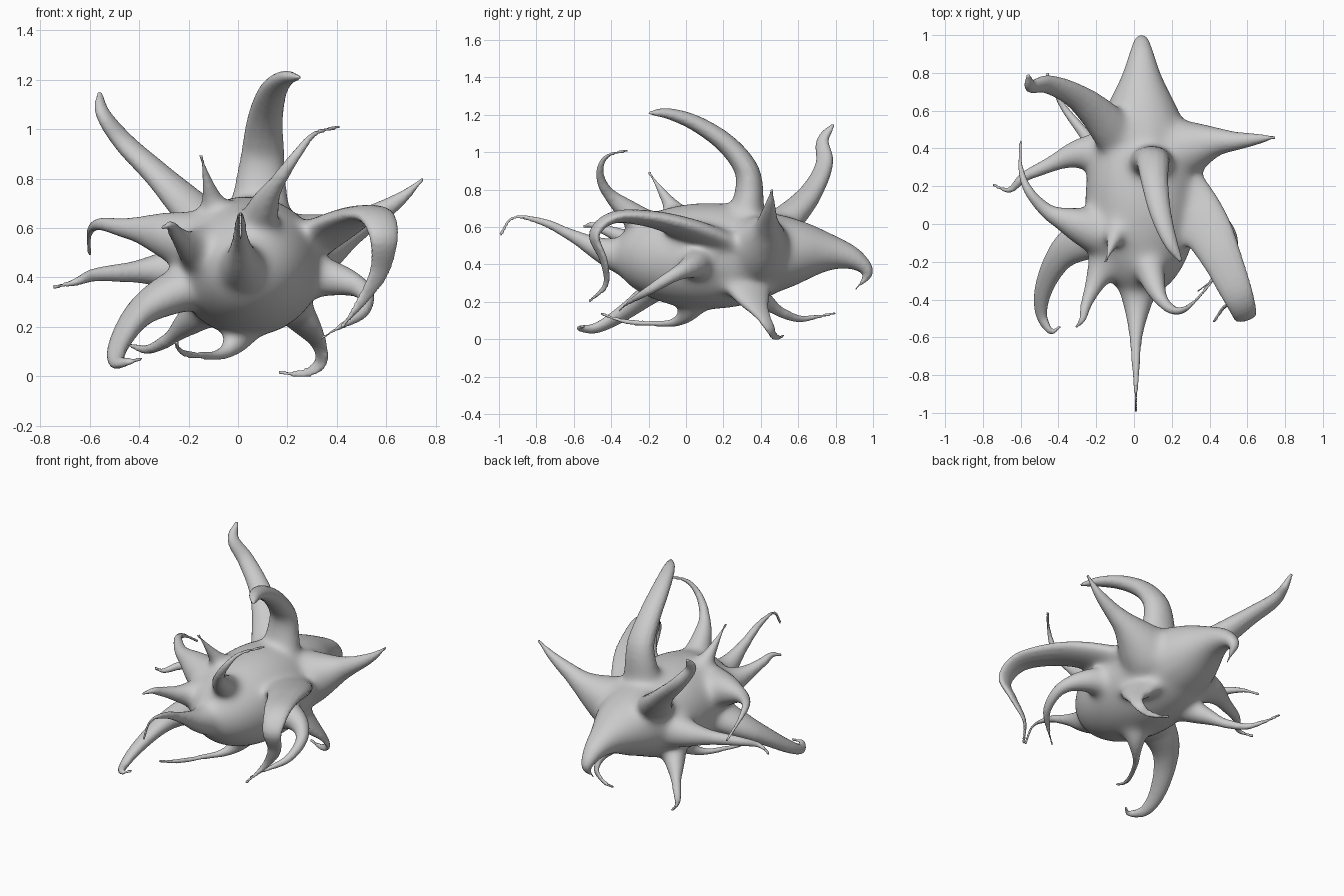
import bpy, bmesh, math
from mathutils import Vector, Matrix

if "Cube" in bpy.data.objects:
    bpy.data.objects.remove(bpy.data.objects["Cube"])

bm = bmesh.new()
CENTER, RADII = Vector((.04, .12, .445)), Vector((.30, .51, .285))


def spline(pts, n=6):
    """Catmull-Rom samples through the points."""
    p = [Vector(q) for q in pts]
    p = [p[0] * 2 - p[1]] + p + [p[-1] * 2 - p[-2]]
    out = []
    for i in range(1, len(p) - 2):
        a, b, c, d = p[i - 1:i + 3]
        for k in range(n):
            t = k / n
            out.append(.5 * (2 * b + (c - a) * t + (2 * a - 5 * b + 4 * c - d) * t * t
                             + (3 * b - a - 3 * c + d) * t ** 3))
    return out + [p[-2]]


def tentacle(width, flare, pts, power=.8, flat=1.0, sides=14):
    """Tapered curling tube with a flared root."""
    path = spline(pts)
    last = len(path) - 1
    rings, side = [], None
    for i, p in enumerate(path):
        tan = (path[min(i + 1, last)] - path[max(i - 1, 0)]).normalized()
        if side is None:
            side = tan.cross(Vector((0, 0, 1)))
            if side.length < .2:
                side = Vector((1, 0, 0))
        side = (side - tan * side.dot(tan)).normalized()
        up = side.cross(tan)
        t = i / last
        r = max(width * (1 - t) ** power + flare * math.exp(-(t / .24) ** 2), .009)
        h = max(r * flat, .009)
        rings.append([bm.verts.new(p + side * r * math.cos(a) + up * h * math.sin(a))
                      for a in (2 * math.pi * k / sides for k in range(sides))])
    for a, b in zip(rings, rings[1:]):
        for k in range(sides):
            m = (k + 1) % sides
            bm.faces.new((a[k], a[m], b[m], b[k]))
    bm.faces.new(rings[0][::-1])
    bm.faces.new(rings[-1])


# Egg-shaped body
bmesh.ops.create_icosphere(bm, subdivisions=4, radius=1,
                           matrix=Matrix.Translation(CENTER) @ Matrix.Diagonal((*RADII, 1)))

# Upper tentacles
tentacle(.08, .05, [(-.05, .42, .54), (-.2, .59, .69), (-.33, .69, .82), (-.46, .74, .945),
                    (-.545, .73, 1.06), (-.56, .79, 1.15)], .5, .75)
tentacle(.105, .03, [(.09, .30, .58), (.09, .335, .75), (.10, .325, .90), (.11, .22, 1.04),
                     (.14, .06, 1.15), (.19, -.09, 1.205), (.25, -.2, 1.21)], .55, .75)
tentacle(.04, .06, [(.05, -.1, .52), (.11, -.33, .70), (.17, -.43, .80), (.24, -.46, .90),
                    (.31, -.42, .98), (.41, -.31, 1.01)])
tentacle(.11, .05, [(-.05, .05, .54), (-.10, -.07, .70), (-.15, -.2, .895)], 1)

# Side tentacles
tentacle(.08, .10, [(.2, .38, .48), (.4, .43, .57), (.55, .44, .65), (.66, .45, .72),
                    (.75, .46, .80)])
tentacle(.13, .05, [(.2, .2, .5), (.36, .0, .59), (.47, -.2, .645), (.555, -.39, .65),
                    (.59, -.49, .56), (.57, -.44, .42), (.49, -.43, .29), (.42, -.52, .2)], .9, .4)
tentacle(.055, .05, [(.2, .09, .42), (.41, .03, .39), (.51, -.07, .34), (.505, -.2, .26),
                     (.41, -.3, .2), (.33, -.36, .15)], .9)
tentacle(.055, .08, [(-.13, -.06, .53), (-.33, .01, .58), (-.46, .07, .60), (-.56, .18, .615),
                     (-.6, .3, .58), (-.6, .44, .49)], .9)
tentacle(.055, .07, [(-.1, .38, .43), (-.3, .37, .43), (-.45, .31, .42), (-.58, .25, .41),
                     (-.66, .18, .38), (-.75, .21, .36)])

# Front tentacles
tentacle(.065, .10, [(.03, -.02, .43), (.02, -.37, .45), (.01, -.6, .55), (.01, -.76, .625),
                     (.01, -.92, .65), (.01, -.995, .555)], 1.3)
tentacle(.06, .09, [(-.05, .0, .48), (-.18, -.26, .52), (-.25, -.42, .58), (-.27, -.5, .61),
                    (-.31, -.55, .6)])

# Back tentacle
tentacle(.145, .11, [(.04, .42, .46), (.04, .66, .47), (.04, .82, .455), (.04, .92, .415),
                     (.04, .97, .35), (.04, .9, .26)], .95, .88)

# Lower tentacles
tentacle(.06, .10, [(.17, .3, .34), (.27, .36, .21), (.325, .41, .13), (.335, .45, .06),
                    (.29, .47, .02), (.22, .5, .01), (.16, .52, .02)], .9, .42)
tentacle(.04, .06, [(.06, .1, .32), (.01, .03, .17), (-.05, -.04, .1), (-.12, -.13, .085),
                    (-.2, -.28, .09), (-.24, -.38, .11), (-.25, -.46, .14)])
tentacle(.095, .05, [(-.1, -.02, .40), (-.30, -.1, .32), (-.41, -.2, .24), (-.48, -.35, .13),
                     (-.49, -.48, .06), (-.44, -.57, .06), (-.39, -.54, .07)], .95, .75)
tentacle(.04, .06, [(-.05, .22, .34), (-.2, .4, .22), (-.28, .5, .15), (-.36, .6, .11),
                    (-.42, .7, .12), (-.46, .8, .14)])

mesh = bpy.data.meshes.new("tentacled_body")
bm.to_mesh(mesh)
bm.free()
body = bpy.data.objects.new("tentacled_body", mesh)
bpy.context.collection.objects.link(body)
bpy.context.view_layer.objects.active = body
body.select_set(True)

# Fuse everything into one skin
fuse = body.modifiers.new("fuse", 'REMESH')
fuse.mode = 'VOXEL'
fuse.voxel_size = .0105
bpy.ops.object.modifier_apply(modifier=fuse.name)

# Soften the roots into webbed fillets, leaving thin tips untouched
group = body.vertex_groups.new(name="roots")
for v in body.data.vertices:
    q = v.co - CENTER
    d = Vector((q.x / RADII.x, q.y / RADII.y, q.z / RADII.z)).length
    w = min(1, max(0, (1.75 - d) / .6))
    if w > 0:
        group.add([v.index], w, 'REPLACE')
soft = body.modifiers.new("soften", 'SMOOTH')
soft.factor = .5
soft.iterations = 110
soft.vertex_group = "roots"
bpy.ops.object.modifier_apply(modifier=soft.name)
bpy.ops.object.shade_smooth()
